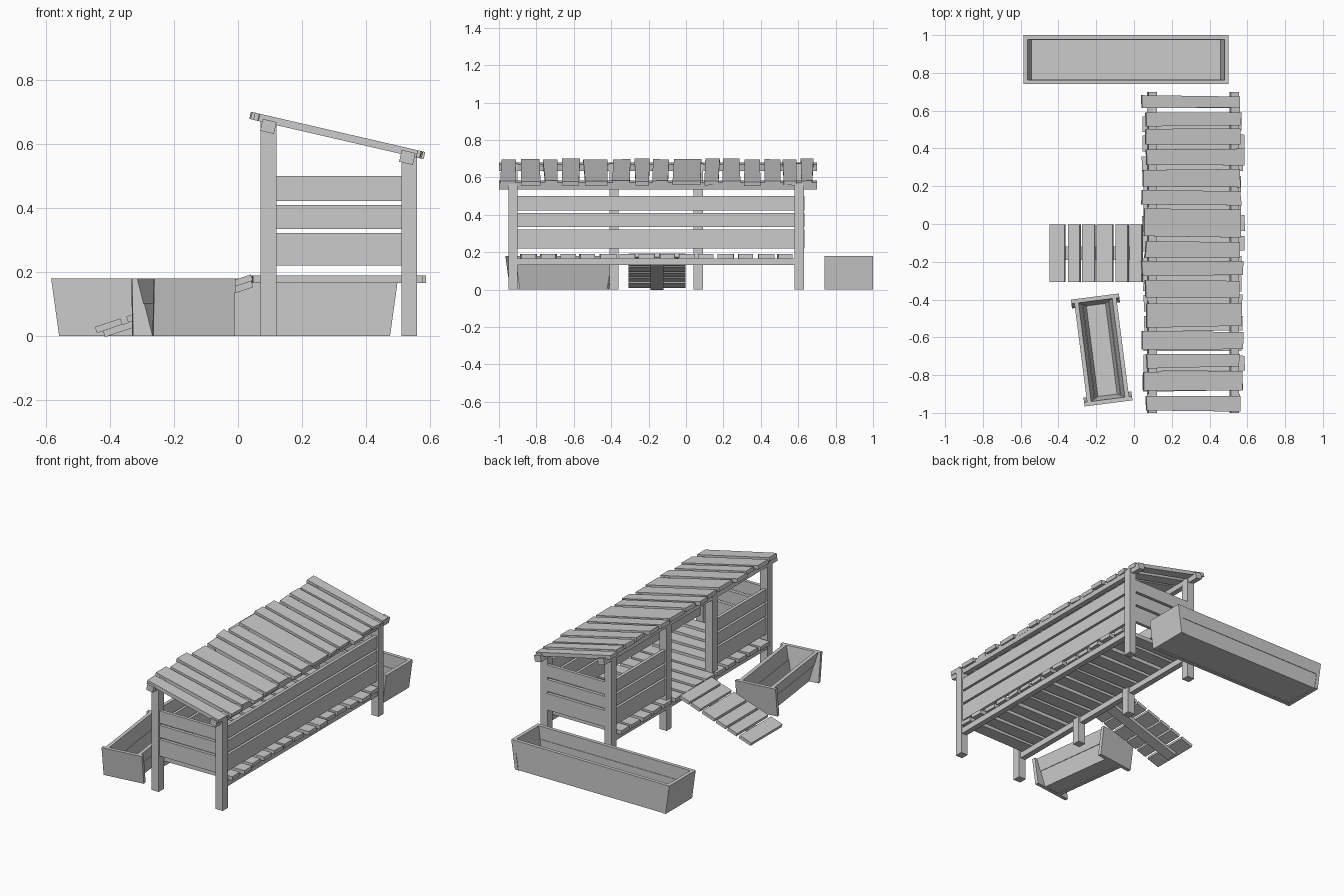
import bpy, bmesh, math, random
from mathutils import Matrix

random.seed(4)
if "Cube" in bpy.data.objects:
    bpy.data.objects.remove(bpy.data.objects["Cube"])

wood = bpy.data.materials.new("plain_grey_wood")
wood.use_nodes = True
grey = (0.6, 0.6, 0.6, 1)
wood.diffuse_color = grey
wood.node_tree.nodes["Principled BSDF"].inputs["Base Color"].default_value = grey


def prism(name, low, high, z0, z1, place=Matrix()):
    """Board between two rectangles (x0, x1, y0, y1) at two heights."""
    bm = bmesh.new()
    bmesh.ops.create_cube(bm, size=1)
    for v in bm.verts:
        r = high if v.co.z > 0 else low
        v.co = (r[1] if v.co.x > 0 else r[0],
                r[3] if v.co.y > 0 else r[2],
                z1 if v.co.z > 0 else z0)
    return finish(name, bm, place)


def finish(name, bm, place):
    bm.transform(place)
    bmesh.ops.recalc_face_normals(bm, faces=bm.faces)
    mesh = bpy.data.meshes.new(name)
    bm.to_mesh(mesh)
    bm.free()
    mesh.materials.append(wood)
    ob = bpy.data.objects.new(name, mesh)
    bpy.context.collection.objects.link(ob)
    return ob


def box(name, x0, x1, y0, y1, z0, z1, place=Matrix()):
    r = (x0, x1, y0, y1)
    return prism(name, r, r, z0, z1, place)


def rough_plank(name, length, y0, y1, thick, wobble, place):
    """Plank along x with slightly uneven, tapered ends; top at z = 0."""
    bm = bmesh.new()
    bmesh.ops.create_cube(bm, size=1)
    for sx in (-1, 1):
        end = sx * length / 2 + random.uniform(-wobble, wobble)
        for sy in (-1, 1):
            y = (y1 if sy > 0 else y0) - sy * random.uniform(0, wobble)
            skew = random.uniform(-wobble, wobble) / 3
            for v in bm.verts:
                if abs(v.co.x) <= 0.5 and v.co.x * sx > 0 and v.co.y * sy > 0 and not v.tag:
                    v.co = (end + skew, y, 0 if v.co.z > 0 else -thick)
                    v.tag = True
    return finish(name, bm, place)


# Posts: four on the tall open side, two on the low side
for y in (-0.925, -0.385, 0.065, 0.605):
    box("tall_post", 0.07, 0.12, y - 0.025, y + 0.025, 0, 0.675)
for y in (-0.925, 0.605):
    box("short_post", 0.512, 0.56, y - 0.025, y + 0.025, 0, 0.565)

# Wall boards in three rows, leaving a doorway on the tall side
for z0, z1 in ((0.22, 0.322), (0.335, 0.41), (0.423, 0.5)):
    box("long_wall_board", 0.53, 0.55, -0.905, 0.6, z0, z1)
    box("front_wall_board", 0.115, 0.515, -0.94, -0.92, z0, z1)
    box("back_wall_board", 0.115, 0.515, 0.613, 0.633, z0, z1)
    box("door_side_board_front", 0.08, 0.1, -0.905, -0.405, z0, z1)
    box("door_side_board_back", 0.08, 0.1, 0.085, 0.585, z0, z1)

# Floor rails and planks
for x in (0.09, 0.536):
    box("floor_rail", x - 0.018, x + 0.018, -0.905, 0.585, 0.13, 0.167)
count = 14
step = 1.48 / count
for i in range(count):
    y = -0.895 + i * step
    rough_plank("floor_plank", 0.525, y + 0.006, y + step - 0.006, 0.024, 0.01,
                Matrix.Translation((0.315, 0, 0.19)))

# Sloped roof: rough planks over two beams
slope = Matrix.Rotation(math.radians(13), 4, "Y")
roof = Matrix.Translation((0.313, 0, 0.639)) @ slope
gaps = [-1.0, -0.895, -0.77, -0.67, -0.555, -0.405, -0.285, -0.185, -0.08,
        0.087, 0.187, 0.3, 0.407, 0.51, 0.6, 0.69]
for a, b in zip(gaps, gaps[1:]):
    rough_plank("roof_plank", 0.53, a + 0.004, b - 0.004, 0.023, 0.014, roof)
for x, z in ((0.095, 0.656), (0.53, 0.559)):
    box("roof_beam", -0.022, 0.022, -1, 0.7, -0.019, 0.019,
        Matrix.Translation((x, 0, z)) @ slope)

# Ramp: cross planks on one central rail
tilt = math.atan2(0.165, 0.49)
ramp = Matrix.Translation((-0.448, -0.155, 0.028)) @ Matrix.Rotation(-tilt, 4, "Y")
k = 1 / math.cos(tilt)
for a, b in ((0, 0.08), (0.098, 0.16), (0.172, 0.238),
             (0.25, 0.334), (0.35, 0.414), (0.424, 0.488)):
    box("ramp_plank", a * k, b * k, -0.153, 0.153, -0.02, 0, ramp)
box("ramp_rail", 0.02, 0.51, -0.036, 0.036, -0.04, -0.02, ramp)


def trough(name, half_len, end_lean, half_low, half_high, end_half, place):
    """Open trough along y with leaning sides and end plates, two boards high."""
    h, t = 0.18, 0.022

    def at(z):
        f = z / h
        return (half_low + (half_high - half_low) * f,
                half_len - end_lean * (1 - f))

    for z0, z1, inset in ((0, 0.1, 0.003), (0.1, h, 0)):
        (w0, l0), (w1, l1) = at(z0), at(z1)
        w0, w1 = w0 - inset, w1 - inset
        for s in (-1, 1):
            def side(w, l):
                return (*sorted((s * w, s * (w - t))), -l + t, l - t)

            def end(l):
                return (-end_half, end_half, *sorted((s * l, s * (l - t))))
            prism(name + "_side", side(w0, l0), side(w1, l1), z0, z1, place)
            prism(name + "_end", end(l0), end(l1), z0, z1, place)
    w, l = at(0)
    box(name + "_bottom", -w + 0.01, w - 0.01, -l + 0.01, l - 0.01, 0.004, 0.026, place)


# Long straight-sided trough behind, small splayed trough beside the ramp
trough("long_trough", 0.543, 0.025, 0.13, 0.13, 0.13,
       Matrix.Translation((-0.042, 0.87, 0)) @ Matrix.Rotation(math.pi / 2, 4, "Z"))
trough("small_trough", 0.285, 0.025, 0.07, 0.112, 0.128,
       Matrix.Translation((-0.171, -0.667, 0)) @ Matrix.Rotation(math.radians(7.3), 4, "Z"))
